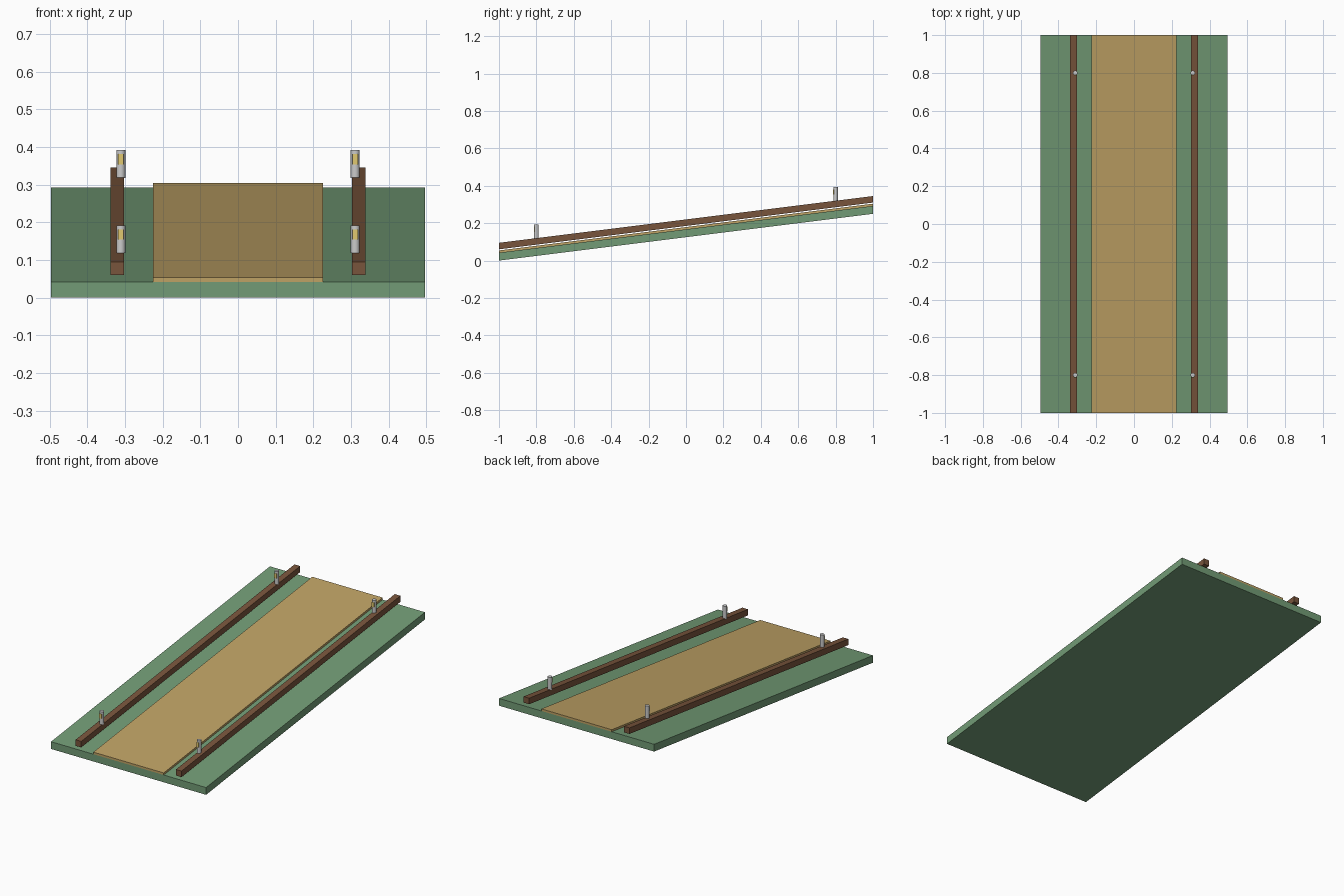
import bpy, bmesh
from mathutils import Matrix

if "Cube" in bpy.data.objects:
    bpy.data.objects.remove(bpy.data.objects["Cube"])

SLOPE = 0.125  # rise per unit of y


def material(name, rgb):
    m = bpy.data.materials.new(name)
    m.diffuse_color = (*rgb, 1)
    m.use_nodes = True
    m.node_tree.nodes["Principled BSDF"].inputs["Base Color"].default_value = m.diffuse_color
    return m


GREEN = material("grass", (0.17, 0.33, 0.18))
SAND = material("sand", (0.52, 0.36, 0.13))
WOOD = material("wood", (0.19, 0.09, 0.045))
STEEL = material("steel", (0.55, 0.55, 0.53))
GLOW = material("glow", (0.75, 0.58, 0.16))


def finish(bm, name, mat, smooth=False):
    mesh = bpy.data.meshes.new(name)
    bm.to_mesh(mesh)
    bm.free()
    mesh.materials.append(mat)
    ob = bpy.data.objects.new(name, mesh)
    bpy.context.collection.objects.link(ob)
    if smooth:
        bpy.ops.object.select_all(action='DESELECT')
        ob.select_set(True)
        bpy.context.view_layer.objects.active = ob
        bpy.ops.object.shade_smooth_by_angle()
    return ob


def sloped_beam(name, x0, x1, z0, z1, mat):
    """Full-length box sheared along the hill; z0, z1 are heights at y = -1."""
    bm = bmesh.new()
    bmesh.ops.create_cube(bm, size=1)
    for v in bm.verts:
        y = v.co.y * 2
        v.co = (x1 if v.co.x > 0 else x0, y,
                (z1 if v.co.z > 0 else z0) + SLOPE * (y + 1))
    return finish(bm, name, mat)


def cylinder(name, x, y, z0, z1, r, mat):
    bm = bmesh.new()
    bmesh.ops.create_cone(bm, cap_ends=True, segments=16, radius1=r, radius2=r,
                          depth=z1 - z0,
                          matrix=Matrix.Translation((x, y, (z0 + z1) / 2)))
    return finish(bm, name, mat, True)


def box(name, centre, size, mat):
    bm = bmesh.new()
    bmesh.ops.create_cube(bm, size=1, matrix=Matrix.Translation(centre)
                          @ Matrix.Diagonal((*size, 1)))
    return finish(bm, name, mat)


# hillside and path
sloped_beam("ground_slab", -0.496, 0.496, 0, 0.042, GREEN)
sloped_beam("path", -0.225, 0.225, 0.042, 0.054, SAND)

# rails and marker lights
for side, s in (("left", -1), ("right", 1)):
    a, b = sorted((s * 0.303, s * 0.339))
    sloped_beam(side + "_rail", a, b, 0.06, 0.095, WOOD)
    for end, y in (("lower", -0.8), ("upper", 0.8)):
        x = s * 0.311
        z = 0.095 + SLOPE * (y + 1)
        tag = f"{side}_{end}"
        cylinder(tag + "_post", x, y, z - 0.002, z + 0.072, 0.012, STEEL)
        box(tag + "_light", (x, y - 0.008, z + 0.0475), (0.015, 0.012, 0.027), GLOW)
